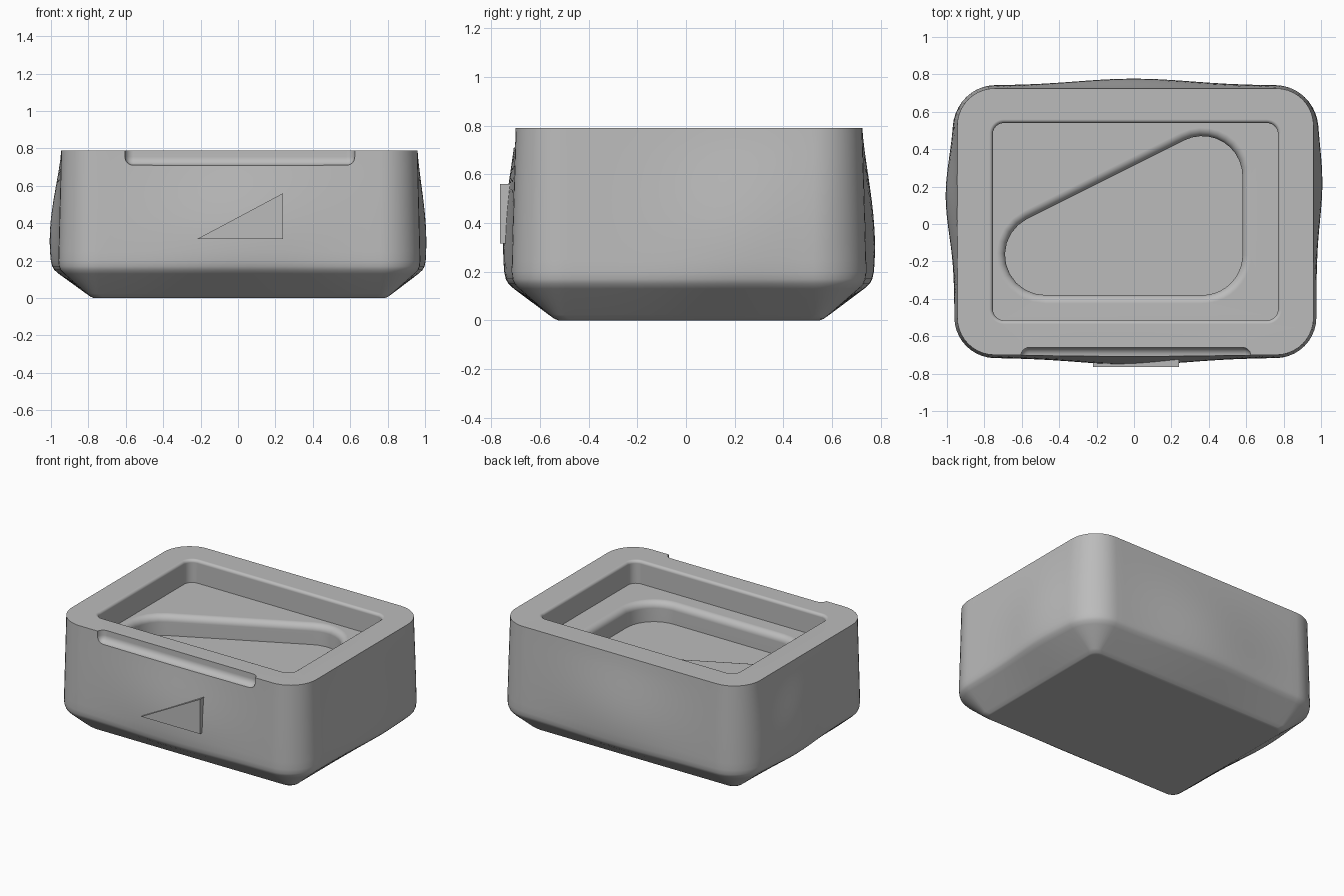
import bpy, bmesh, math
from mathutils import Vector

cube = bpy.data.objects.get("Cube")
if cube:
    bpy.data.objects.remove(cube)

grey = bpy.data.materials.new("plain grey")
grey.use_nodes = True
colour = (0.5, 0.5, 0.5, 1)
grey.diffuse_color = colour
grey.node_tree.nodes["Principled BSDF"].inputs["Base Color"].default_value = colour

TOP = 0.79


def ring(corners, r, steps=10, cuts=1):
    """Outline around equal circles (counter-clockwise): list of (point, outward normal)."""
    pts = [Vector(c) for c in corners]
    n = len(pts)
    normals = []
    for i in range(n):
        d = (pts[(i + 1) % n] - pts[i]).normalized()
        normals.append(Vector((d.y, -d.x)))
    out = []
    for i in range(n):
        a = math.atan2(normals[i - 1].y, normals[i - 1].x)
        b = math.atan2(normals[i].y, normals[i].x)
        turn = (b - a) % math.tau
        for k in range(steps + 1):
            t = a + turn * k / steps
            nv = Vector((math.cos(t), math.sin(t)))
            out.append((pts[i] + nv * r, nv))
        start = pts[i] + normals[i] * r
        end = pts[(i + 1) % n] + normals[i] * r
        for k in range(1, cuts):
            out.append((start.lerp(end, k / cuts), normals[i]))
    return out


def rect(x0, x1, y0, y1, r):
    return [(x0 + r, y0 + r), (x1 - r, y0 + r), (x1 - r, y1 - r), (x0 + r, y1 - r)]


def make(name, bm):
    bmesh.ops.recalc_face_normals(bm, faces=bm.faces)
    mesh = bpy.data.meshes.new(name)
    bm.to_mesh(mesh)
    bm.free()
    mesh.materials.append(grey)
    obj = bpy.data.objects.new(name, mesh)
    bpy.context.collection.objects.link(obj)
    return obj


def loft(name, rings):
    """Skin a stack of equal-length rings of 3D points and cap both ends."""
    bm = bmesh.new()
    rows = [[bm.verts.new(p) for p in pts] for pts in rings]
    n = len(rows[0])
    for lo, hi in zip(rows, rows[1:]):
        for i in range(n):
            j = (i + 1) % n
            bm.faces.new((lo[i], lo[j], hi[j], hi[i]))
    bm.faces.new(rows[0])
    bm.faces.new(rows[-1])
    return make(name, bm)


# Body: rounded box with a sloped base and softly bulging sides
BULGES = [((-1, 0), 0.15, 0.3, 0.05), ((1, 0), 0.22, 0.3, 0.035),
          ((0, -1), 0.0, 0.45, 0.04), ((0, 1), 0.0, 0.45, 0.04)]


def body_ring(z, inset):
    r = max(0.2 - inset, 0.06)
    box = rect(-0.945 + inset, 0.96 - inset, -0.70 + inset, 0.725 - inset, r)
    swell = max(0, math.sin(math.pi * min(1, (z / TOP) ** 0.8))) ** 1.4
    pts = []
    for p, nv in ring(box, r, 10, 24):
        q = p.copy()
        for side, centre, width, amount in BULGES:
            d = Vector(side)
            along = p.x if d.x == 0 else p.y
            fall = math.exp(-((along - centre) / width) ** 2)
            q += d * amount * swell * fall * max(0, nv.dot(d)) ** 2
        pts.append((q.x, q.y, z))
    return pts


base_profile = [(0, 0.175), (0.006, 0.16), (0.022, 0.14), (0.13, 0.015),
                (0.15, -0.004), (0.17, -0.012), (0.2, -0.015)]
wall_profile = [(0.2 + (TOP - 0.2) * k / 12, -0.015 * (1 - k / 12)) for k in range(1, 13)]
body = loft("body", [body_ring(z, i) for z, i in base_profile + wall_profile])


# Pocket cutters: vertical walls with a rounded lip flaring out at the top
def pocket(name, corners, r, floor, rim, lip):
    levels = [(floor, 0), (rim - lip, 0)]
    for k in range(1, 7):
        t = math.pi / 2 * k / 6
        levels.append((rim - lip + lip * math.sin(t), lip * (1 - math.cos(t))))
    levels.append((rim + 0.1, lip))
    return loft(name, [[(p.x, p.y, z) for p, _ in ring(corners, r + grow)]
                       for z, grow in levels])


SHELF = TOP - 0.16
tray = pocket("tray_cutter", rect(-0.755, 0.77, -0.515, 0.54, 0.06), 0.06, SHELF, TOP, 0.02)
well = pocket("well_cutter", [(-0.475, -0.165), (0.365, -0.165), (0.365, 0.255)],
              0.215, SHELF - 0.14, SHELF, 0.045)

# Finger notch cutter along the top front edge
bm = bmesh.new()
bmesh.ops.create_cube(bm, size=1)
for v in bm.verts:
    v.co = Vector((0.01 + v.co.x * 1.23, -0.78 + v.co.y * 0.24, 0.86 + v.co.z * 0.3))
bmesh.ops.bevel(bm, geom=bm.edges[:], offset=0.045, segments=6, profile=0.5, affect='EDGES')
notch = make("notch_cutter", bm)


def activate(obj):
    bpy.ops.object.select_all(action='DESELECT')
    obj.select_set(True)
    bpy.context.view_layer.objects.active = obj


activate(body)
for cutter in (tray, well, notch):
    mod = body.modifiers.new("cut", 'BOOLEAN')
    mod.operation = 'DIFFERENCE'
    mod.solver = 'EXACT'
    mod.object = cutter
    bpy.ops.object.modifier_apply(modifier=mod.name)
    bpy.data.objects.remove(cutter)
bpy.ops.object.shade_smooth_by_angle(angle=math.radians(35))
weighted = body.modifiers.new("even_normals", 'WEIGHTED_NORMAL')
weighted.keep_sharp = True

# Raised triangular pointer on the front
triangle = [(-0.22, 0.315), (0.24, 0.315), (0.24, 0.56)]
loft("front_pointer", [[(x, y, z) for x, z in triangle] for y in (-0.765, -0.70)])
